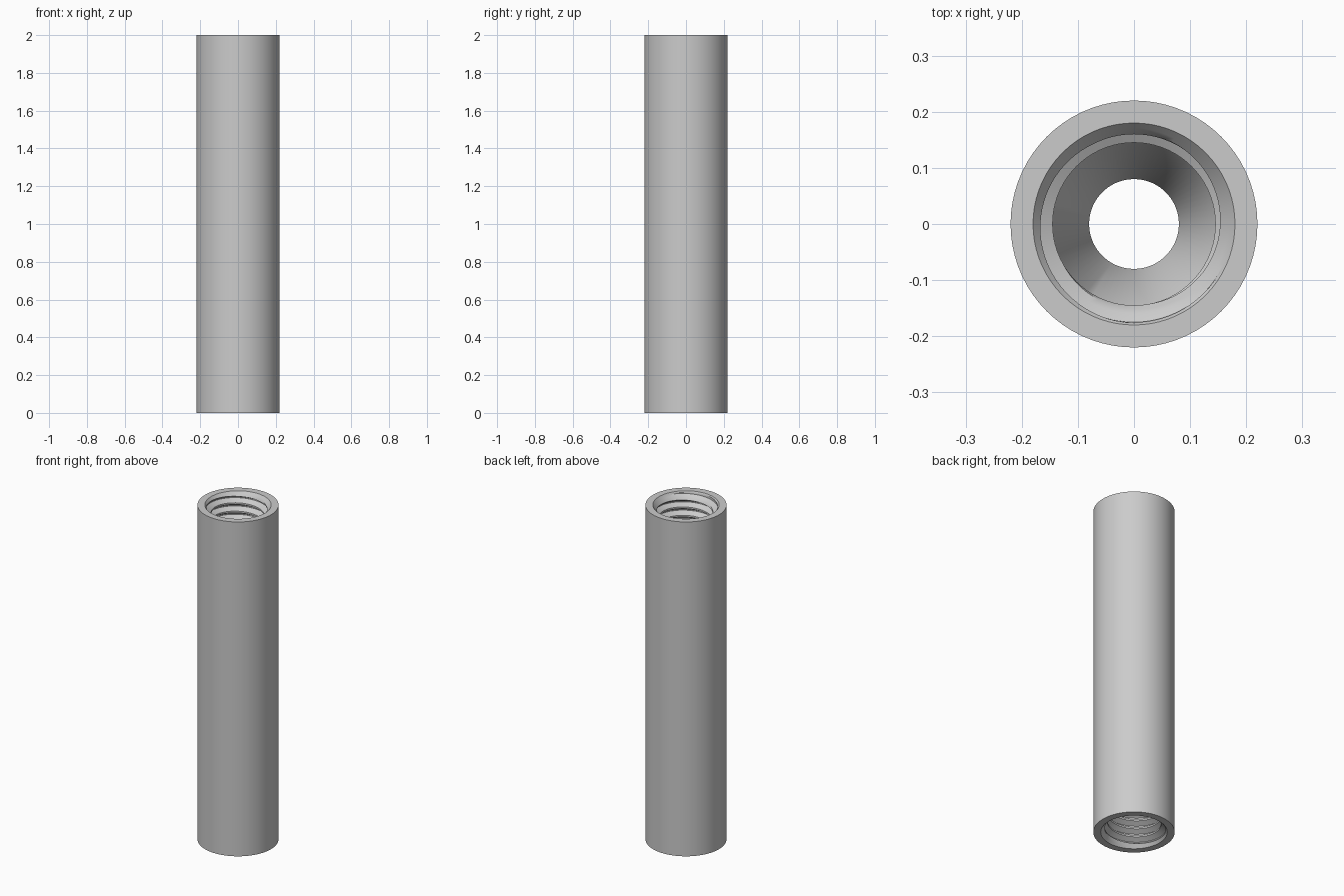
import bpy
import bmesh
from math import cos, sin, tau, radians

cube = bpy.data.objects.get("Cube")
if cube:
    bpy.data.objects.remove(cube, do_unlink=True)

SEGMENTS = 72
LENGTH = 2.0
OUTER, MOUTH, ROOT, CREST, HOLE = 0.22, 0.18, 0.175, 0.145, 0.08
PITCH, TURNS = 0.05, 10
THREAD_END = LENGTH - PITCH * TURNS
CONE_DEPTH = 0.12

# One pitch of the thread: (fraction of the pitch, radius)
THREAD = [(0, ROOT), (0.12, ROOT), (0.29, 0.16), (0.46, CREST),
          (0.66, CREST), (0.83, 0.16), (1, ROOT)]


def bore_radius(z, turn):
    """Radius of the threaded bore, opened by a chamfer at the mouth."""
    phase = ((LENGTH - z) / PITCH + turn) % 1
    radius = ROOT
    for (f0, r0), (f1, r1) in zip(THREAD, THREAD[1:]):
        if f0 <= phase <= f1:
            radius = r0 + (r1 - r0) * (phase - f0) / (f1 - f0)
            break
    return max(radius, MOUTH - (LENGTH - z) * 0.8)


def column(turn):
    """Section of the upper half at one angle, from outer wall to inner hole."""
    pts = [(OUTER, LENGTH / 2), (OUTER, LENGTH), (MOUTH, LENGTH)]
    for k in range(TURNS + 1):
        for f, _ in THREAD[:-1]:
            z = LENGTH - (k + f - turn) * PITCH
            z = min(LENGTH, max(THREAD_END, z))
            pts.append((bore_radius(z, turn), z))
    pts.append((bore_radius(THREAD_END, turn), THREAD_END))
    pts += [(CREST, THREAD_END), (HOLE, THREAD_END - CONE_DEPTH),
            (HOLE, LENGTH / 2)]
    return pts


bm = bmesh.new()
welded = {}


def vert(x, y, z):
    key = (round(x, 5), round(y, 5), round(z, 5))
    if key not in welded:
        welded[key] = bm.verts.new((x, y, z))
    return welded[key]


# Both halves: the lower one is the upper one turned over about the x axis
for flip in (False, True):
    columns = []
    for i in range(SEGMENTS + 1):
        turn = i / SEGMENTS
        c, s = cos(tau * turn), sin(tau * turn)
        columns.append([vert(r * c, -r * s, LENGTH - z) if flip
                        else vert(r * c, r * s, z) for r, z in column(turn)])
    for left, right in zip(columns, columns[1:]):
        for j in range(len(left) - 1):
            loop = (left[j], right[j], right[j + 1], left[j + 1])
            corners = list(dict.fromkeys(loop))
            if len(corners) > 2 and not bm.faces.get(corners):
                bm.faces.new(corners)

bmesh.ops.recalc_face_normals(bm, faces=bm.faces)
mesh = bpy.data.meshes.new("threaded_sleeve")
bm.to_mesh(mesh)
bm.free()

# Plain grey metal
grey = bpy.data.materials.new("grey_metal")
grey.use_nodes = True
grey.diffuse_color = (0.6, 0.6, 0.6, 1)
grey.node_tree.nodes["Principled BSDF"].inputs["Base Color"].default_value = grey.diffuse_color
mesh.materials.append(grey)

sleeve = bpy.data.objects.new("threaded_sleeve", mesh)
bpy.context.collection.objects.link(sleeve)
bpy.ops.object.select_all(action="DESELECT")
sleeve.select_set(True)
bpy.context.view_layer.objects.active = sleeve
bpy.ops.object.shade_smooth_by_angle(angle=radians(30))
